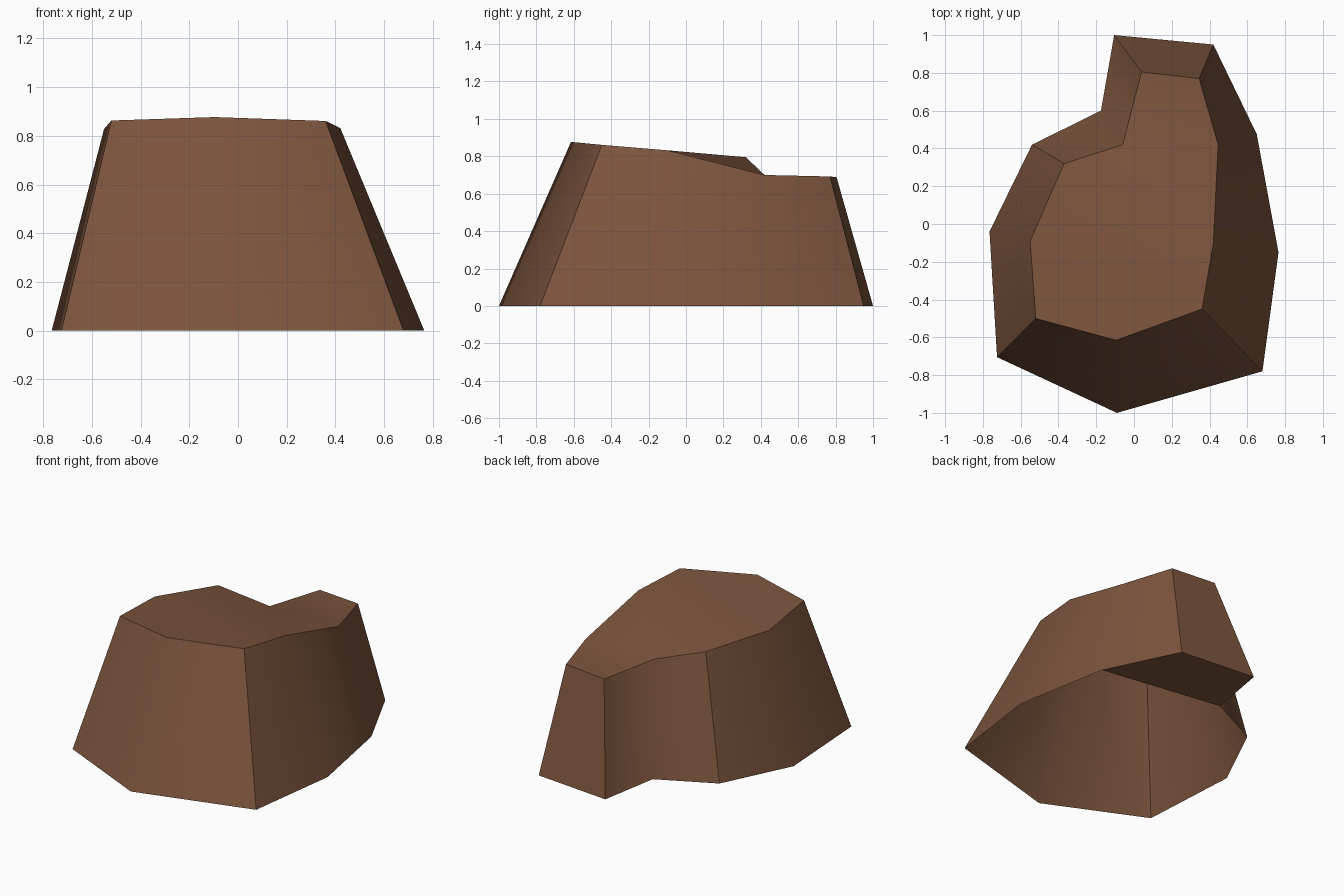
import bpy, bmesh

if "Cube" in bpy.data.objects:
    bpy.data.objects.remove(bpy.data.objects["Cube"])

# base outline on the ground, counter-clockwise from the front tip
BASE = [(-0.09, -1.0), (0.68, -0.78), (0.765, -0.15), (0.65, 0.475), (0.42, 0.95),
        (-0.105, 1.0), (-0.175, 0.60), (-0.54, 0.42), (-0.765, -0.04), (-0.725, -0.705)]
# sloping top outline, one point above each base point
TOP = [(-0.095, -0.615, 0.877), (0.36, -0.45, 0.861), (0.42, -0.10, 0.832),
       (0.445, 0.42, 0.70), (0.345, 0.77, 0.692), (0.04, 0.805, 0.688),
       (-0.06, 0.42, 0.70), (-0.37, 0.32, 0.795), (-0.55, -0.09, 0.828),
       (-0.52, -0.50, 0.863)]
# top faces, running from the high front to the low back
CAP = [(0, 1, 9), (1, 2, 8, 9), (2, 7, 8), (2, 6, 7), (2, 3, 6), (3, 4, 5, 6)]
HARD_CORNERS = {1, 4, 5, 7, 9}

bm = bmesh.new()
low = [bm.verts.new((x, y, 0)) for x, y in BASE]
high = [bm.verts.new(p) for p in TOP]
n = len(low)

# side walls
for i in range(n):
    j = (i + 1) % n
    bm.faces.new((low[i], low[j], high[j], high[i]))

# top, and the small floor under the back spur (the rest is open below)
for ids in CAP:
    bm.faces.new([high[i] for i in ids])
bm.faces.new([low[i] for i in (6, 5, 4, 3)])

# smooth walls with hard rims and selected hard corners
for f in bm.faces:
    f.smooth = True
for i in range(n):
    j = (i + 1) % n
    for ring in (low, high):
        bm.edges.get((ring[i], ring[j])).smooth = False
    if i in HARD_CORNERS:
        bm.edges.get((low[i], high[i])).smooth = False

mesh = bpy.data.meshes.new("rock")
bm.to_mesh(mesh)
bm.free()

# brown stone
brown = bpy.data.materials.new("brown_stone")
brown.diffuse_color = (0.20, 0.088, 0.046, 1)
brown.use_nodes = True
brown.node_tree.nodes["Principled BSDF"].inputs["Base Color"].default_value = brown.diffuse_color
mesh.materials.append(brown)
rock = bpy.data.objects.new("rock", mesh)
bpy.context.collection.objects.link(rock)
